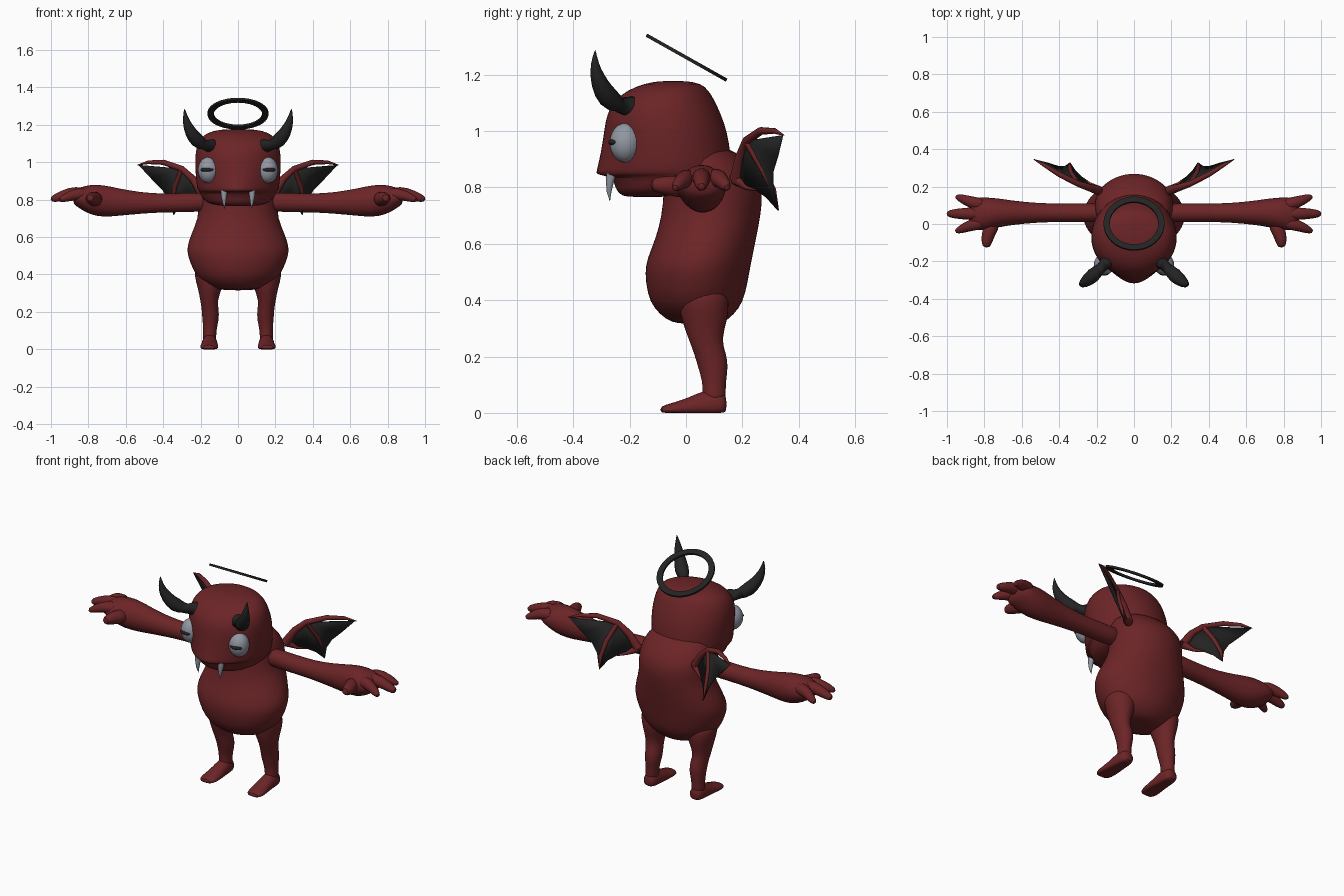
import bpy, bmesh, math
from mathutils import Vector, Matrix

if "Cube" in bpy.data.objects:
    bpy.data.objects.remove(bpy.data.objects["Cube"])


def material(name, rgb):
    m = bpy.data.materials.new(name)
    m.diffuse_color = (*rgb, 1)
    m.use_nodes = True
    m.node_tree.nodes["Principled BSDF"].inputs["Base Color"].default_value = m.diffuse_color
    return m


RED = material("dark_red", (0.15, 0.018, 0.020))
BLACK = material("soft_black", (0.017, 0.017, 0.017))
GREY = material("pale_grey", (0.29, 0.31, 0.36))


def finish(bm, name, mat, mirror=False, subsurf=0, solid=0, angle=60):
    bmesh.ops.recalc_face_normals(bm, faces=bm.faces)
    mesh = bpy.data.meshes.new(name)
    bm.to_mesh(mesh)
    bm.free()
    ob = bpy.data.objects.new(name, mesh)
    bpy.context.collection.objects.link(ob)
    mesh.materials.append(mat)
    if solid:
        mod = ob.modifiers.new("thickness", 'SOLIDIFY')
        mod.thickness, mod.offset = solid, 0
    if mirror:
        ob.modifiers.new("mirror", 'MIRROR').use_mirror_merge = False
    if subsurf:
        mod = ob.modifiers.new("smooth", 'SUBSURF')
        mod.levels = mod.render_levels = subsurf
    bpy.ops.object.select_all(action='DESELECT')
    ob.select_set(True)
    bpy.context.view_layer.objects.active = ob
    bpy.ops.object.shade_smooth_by_angle(angle=math.radians(angle))
    return ob


def skin(bm, rings):
    """Join rings of points into a closed skin."""
    vs = [[bm.verts.new(p) for p in r] for r in rings]
    n = len(vs[0])
    for a, b in zip(vs, vs[1:]):
        for i in range(n):
            j = (i + 1) % n
            bm.faces.new((a[i], a[j], b[j], b[i]))
    bm.faces.new(vs[0])
    bm.faces.new(vs[-1])


def loft(name, sections, axis, mat=RED, sides=16, floor=None, **kw):
    """Ellipse sections (position, centre a, centre b, radius a, radius b)."""
    rings = []
    for pos, ca, cb, ra, rb in sections:
        ring = []
        for i in range(sides):
            t = math.tau * i / sides
            p = [ca + ra * math.cos(t), cb + rb * math.sin(t)]
            p.insert(axis, pos)
            if floor is not None:
                p[2] = max(p[2], floor)
            ring.append(p)
        rings.append(ring)
    bm = bmesh.new()
    skin(bm, rings)
    return finish(bm, name, mat, **kw)


def body_loft(name, sections):
    """Sections (height, half width, front y, back y, front point)."""
    rings = []
    for z, hx, yf, yb, point in sections:
        c, r = (yf + yb) / 2, (yb - yf) / 2
        ring = []
        for i in range(28):
            t = math.tau * i / 28
            y = c - (r - point) * math.cos(t)
            ring.append((hx * math.sin(t), y - point * max(0, math.cos(t)) ** 10, z))
        rings.append(ring)
    bm = bmesh.new()
    skin(bm, rings)
    return finish(bm, name, RED, subsurf=1)


def add_tube(bm, path, sides=10):
    """Round tapering tube along points (x, y, z, radius)."""
    pts = [Vector(p[:3]) for p in path]
    rings = []
    for i, p in enumerate(pts):
        d = (pts[min(i + 1, len(pts) - 1)] - pts[max(i - 1, 0)]).normalized()
        u = d.cross(Vector((0.3, -0.4, 0.1))).normalized()
        v = d.cross(u)
        rings.append([p + path[i][3] * (u * math.cos(math.tau * k / sides)
                                        + v * math.sin(math.tau * k / sides))
                      for k in range(sides)])
    skin(bm, rings)


def tubes(name, paths, mat, **kw):
    bm = bmesh.new()
    for path in paths:
        add_tube(bm, path)
    return finish(bm, name, mat, mirror=True, **kw)


def ellipsoid(name, centre, size, mat, turn=0):
    bm = bmesh.new()
    mx = (Matrix.Translation(centre) @ Matrix.Rotation(turn, 4, 'Z')
          @ Matrix.Diagonal((*size, 1)))
    bmesh.ops.create_uvsphere(bm, u_segments=24, v_segments=14, radius=1, matrix=mx)
    return finish(bm, name, mat, mirror=True)


# torso with round belly and hunched back
body_loft("torso", [
    (0.315, .08, -.03, .12, 0), (0.33, .14, -.07, .15, 0), (0.37, .205, -.115, .19, 0),
    (0.42, .24, -.138, .212, 0), (0.50, .272, -.148, .226, 0), (0.55, .275, -.138, .236, 0),
    (0.62, .25, -.108, .25, 0), (0.70, .214, -.087, .266, 0), (0.78, .212, -.08, .274, 0),
    (0.84, .21, -.08, .255, 0), (0.90, .19, -.08, .205, 0), (0.95, .14, -.05, .15, 0)])

# head with pointed upper lip overhanging the jaw
body_loft("head", [
    (0.765, .08, -.21, -.08, 0), (0.775, .15, -.238, .05, 0), (0.80, .19, -.253, .15, 0),
    (0.838, .205, -.262, .2, 0), (0.845, .21, -.325, .2, .035), (0.856, .22, -.322, .2, .035),
    (0.92, .227, -.305, .18, .02), (1.00, .232, -.292, .152, .005), (1.06, .228, -.283, .125, 0),
    (1.11, .214, -.253, .102, 0), (1.145, .185, -.208, .08, 0), (1.168, .14, -.15, .055, 0),
    (1.178, .06, -.09, .0, 0)])

# arms swelling toward the wrist, ending in the palm
loft("arms", [
    (0.14, .06, .79, .05, .052), (0.25, .06, .785, .051, .053), (0.40, .06, .782, .05, .050),
    (0.52, .06, .782, .053, .058), (0.64, .06, .787, .065, .075), (0.72, .06, .793, .078, .088),
    (0.79, .055, .80, .09, .083), (0.85, .053, .81, .09, .056), (0.885, .053, .813, .07, .035)],
    0, mirror=True, subsurf=1)

# three fingers and a thumb
tubes("fingers", [
    [(.80, .10, .83, .04), (.87, .115, .835, .034), (.925, .138, .81, .024), (.955, .148, .795, .012)],
    [(.82, .055, .835, .04), (.90, .055, .835, .034), (.97, .055, .81, .026), (1.003, .055, .80, .014)],
    [(.80, .01, .83, .04), (.87, -.005, .83, .034), (.925, -.028, .81, .024), (.957, -.042, .795, .012)],
    [(.75, .01, .80, .045), (.775, -.04, .805, .04), (.788, -.09, .808, .033), (.79, -.128, .81, .02)]],
    RED, subsurf=1)

# legs
loft("legs", [
    (0.46, .145, .06, .085, .09), (0.39, .148, .062, .088, .092), (0.33, .15, .066, .066, .084),
    (0.26, .156, .067, .046, .058), (0.21, .148, .086, .046, .058), (0.165, .146, .096, .046, .055),
    (0.11, .15, .10, .036, .042), (0.07, .152, .10, .036, .042), (0.03, .152, .10, .036, .04)],
    2, mirror=True, subsurf=1)

# feet with flat soles
loft("feet", [
    (.145, .152, .03, .028, .03), (.125, .152, .03, .04, .05), (.07, .152, .03, .042, .056),
    (.01, .152, .018, .046, .036), (-.055, .155, .012, .052, .022), (-.093, .157, .01, .036, .013)],
    1, mirror=True, subsurf=1, floor=0)

# eyes and narrow pupils
ellipsoid("eyes", (.158, -.215, .958), (.056, .056, .07), GREY)
ellipsoid("pupils", (.166, -.257, .96), (.036, .018, .013), BLACK, turn=.12)

# fangs
tubes("fangs", [[(.075, -.262, .86, .02), (.075, -.27, .82, .015),
                 (.074, -.273, .785, .009), (.072, -.27, .752, .001)]], GREY)

# horns sweeping outward and up
tubes("horns", [[(.115, -.165, 1.085, .046), (.15, -.21, 1.083, .049), (.20, -.258, 1.098, .046),
                 (.24, -.293, 1.138, .039), (.268, -.315, 1.19, .028),
                 (.282, -.325, 1.24, .015), (.286, -.322, 1.29, .001)]], BLACK, subsurf=1)

# tilted flat ring above the head
bm = bmesh.new()
tilt = Matrix.Translation((0, .002, 1.26)) @ Matrix.Rotation(math.radians(-29.3), 4, 'X')
profile = [(.163, -.006), (.163, .006), (.13, .006), (.13, -.006)]
loops = [[bm.verts.new(tilt @ Vector((r * math.cos(a), r * math.sin(a), z))) for r, z in profile]
         for a in [math.tau * i / 40 for i in range(40)]]
for i in range(40):
    a, b = loops[i], loops[(i + 1) % 40]
    for k in range(4):
        bm.faces.new((a[k], a[(k + 1) % 4], b[(k + 1) % 4], b[k]))
finish(bm, "halo_ring", BLACK, angle=40)

# bat wings: membrane fanned from the elbow, with scalloped lower edge
root, elbow = (.19, .18, .83), (.30, .215, .965)
tip, spike = (.53, .343, .985), (.343, .328, .718)
edge = [tip, (.46, .325, .91), (.405, .308, .855), (.37, .308, .80), spike,
        (.315, .285, .765), (.28, .25, .79), (.24, .215, .795), root]
bm = bmesh.new()
hub = bm.verts.new(elbow)
rim = [bm.verts.new(p) for p in edge]
for a, b in zip(rim, rim[1:]):
    bm.faces.new((hub, a, b))
finish(bm, "wing_membranes", BLACK, mirror=True, solid=.006, angle=30)

# wing bones
tubes("wing_bones", [
    [(*root, .026), (.24, .195, .91, .02), (*elbow, .016), (.40, .265, 1.0, .014),
     (.48, .315, 1.0, .01), (.537, .347, .985, .002)],
    [(*elbow, .014), (.335, .27, .87, .013), (.345, .31, .79, .01), (*spike, .002)],
    [(*root, .024), (.24, .215, .80, .01), (.28, .25, .79, .004)]], RED)
